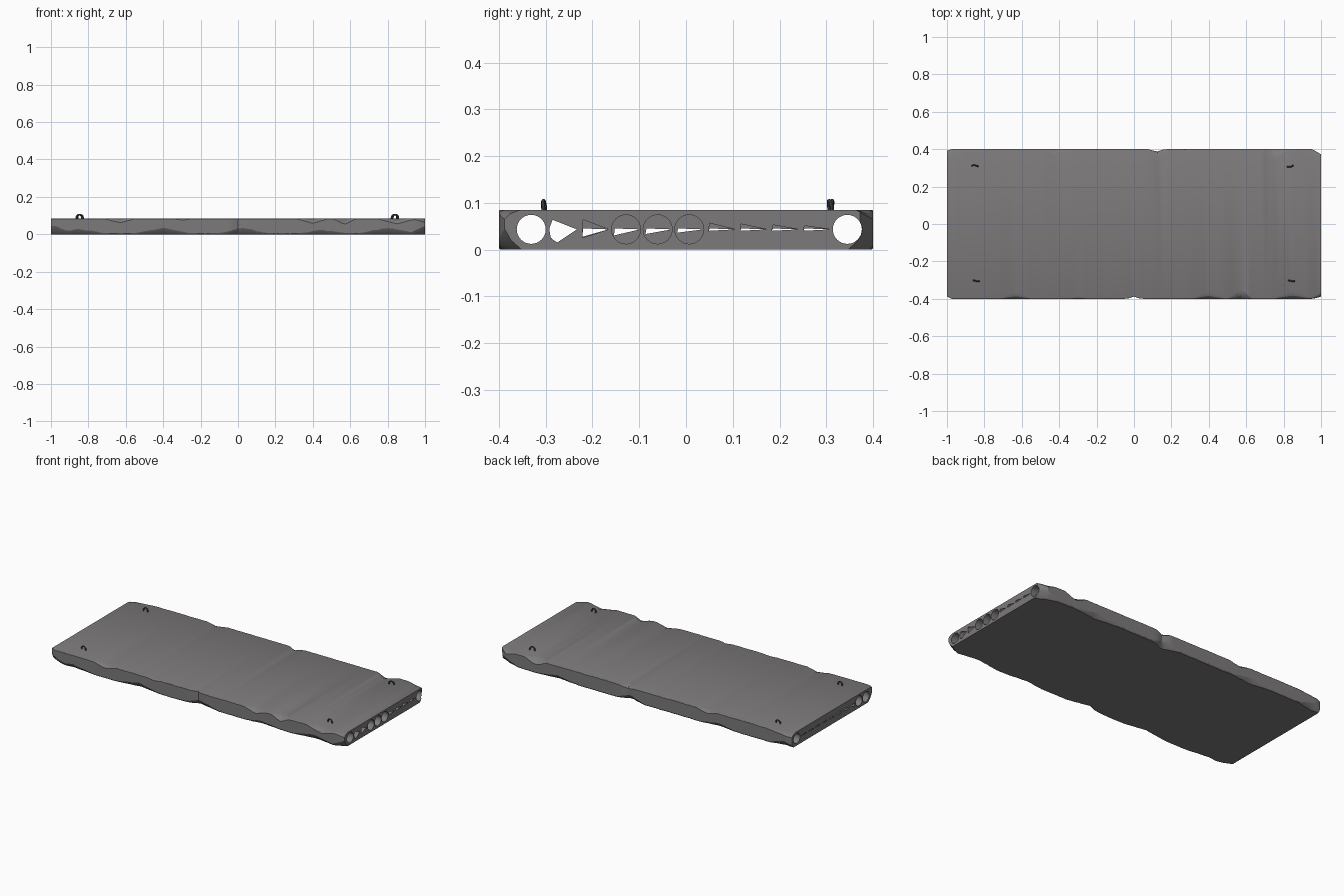
import bpy, bmesh, math, random
from mathutils import Vector

if "Cube" in bpy.data.objects:
    bpy.data.objects.remove(bpy.data.objects["Cube"])

random.seed(4)
L, W, H = 1.0, 0.4, 0.085


def material(name, c):
    m = bpy.data.materials.new(name)
    m.diffuse_color = (*c, 1)
    m.use_nodes = True
    m.node_tree.nodes["Principled BSDF"].inputs["Base Color"].default_value = m.diffuse_color
    return m


concrete = material("grey concrete", (0.205, 0.195, 0.20))
steel = material("dark steel", (0.075, 0.07, 0.07))


def make_object(name, bm, mat):
    bmesh.ops.recalc_face_normals(bm, faces=bm.faces)
    me = bpy.data.meshes.new(name)
    bm.to_mesh(me)
    bm.free()
    me.materials.append(mat)
    ob = bpy.data.objects.new(name, me)
    bpy.context.collection.objects.link(ob)
    return ob


def smooth(ob, angle=30):
    bpy.ops.object.select_all(action='DESELECT')
    ob.select_set(True)
    bpy.context.view_layer.objects.active = ob
    bpy.ops.object.shade_smooth_by_angle(angle=math.radians(angle))


def bumps(x, chips):
    return max([0] + [d * max(0, 1 - abs(x - c) / w) for c, w, d in chips])


# Chips along the long edges: (centre x, half width, depth)
chips = {
    -1: dict(top=[(-.63, .08, .035), (-.3, .06, .01), (.4, .08, .04), (.57, .06, .05), (.85, .1, .045), (1, .06, .03)],
             low=[(-.99, .1, .045), (-.85, .15, .022), (-.4, .14, .03), (.03, .12, .03), (.45, .12, .018), (.8, .16, .028), (1, .08, .04)],
             side=[(0, .035, .012), (1, .04, .012), (-1, .025, .012)]),
    1: dict(top=[(-1, .16, .03), (-.42, .07, .03), (.12, .05, .025), (.75, .07, .06), (.95, .06, .03)],
            low=[(-.95, .1, .03), (-.5, .12, .02), (.1, .1, .03), (.6, .15, .02), (.97, .1, .04)],
            side=[(.12, .04, .014), (1, .045, .028), (-1, .02, .008)])}


def half_section(x, s):
    """Worn side profile from bottom to top."""
    c = chips[s]
    n = bumps(x, c['side'])
    t = .003 + bumps(x, c['top']) + random.uniform(0, .003)
    b = .004 + bumps(x, c['low']) + random.uniform(0, .004)
    td, bu, o = min(t * .6, .03), min(b, .045), W - n
    return [(o - b * .8, 0), (o - b * .3, bu * .45), (o, bu),
            (o, H - td), (o - t * .35, H - td * .4), (o - t, H)]


# Slab body lofted through worn sections
bm = bmesh.new()
N = 80
rings = []
for i in range(N + 1):
    x = -L + 2 * L * i / N
    right = half_section(x, 1)
    left = [(-y, z) for y, z in reversed(half_section(x, -1))]
    rings.append([bm.verts.new((x, y, z)) for y, z in right + left])
for a, b in zip(rings, rings[1:]):
    for j in range(12):
        k = (j + 1) % 12
        bm.faces.new((a[j], a[k], b[k], b[j]))
bm.faces.new(rings[0])
bm.faces.new(rings[-1])
slab = make_object("hollow_slab", bm, concrete)


# Hollow cores: round bores, with some ends narrowed to wedge openings
def prism(bm, pts, x0, x1):
    a = [bm.verts.new((x0, y, z)) for y, z in pts]
    b = [bm.verts.new((x1, y, z)) for y, z in pts]
    bm.faces.new(a)
    bm.faces.new(b)
    for j in range(len(pts)):
        k = (j + 1) % len(pts)
        bm.faces.new((a[j], a[k], b[k], b[j]))


def circle(c, r=.0315, n=32):
    return [(c + r * math.cos(2 * math.pi * i / n), .0435 + r * math.sin(2 * math.pi * i / n)) for i in range(n)]


def wedge(c, up, dn):
    return [(c + .030, .0435), (c - .024, .0435 + up), (c - .026, .0435 - dn)]


def cut(bm, name):
    c = make_object(name, bm, concrete)
    c.hide_render = True
    m = slab.modifiers.new(name, 'BOOLEAN')
    m.operation, m.solver, m.object = 'DIFFERENCE', 'EXACT', c
    bpy.context.view_layer.objects.active = slab
    bpy.ops.object.modifier_apply(modifier=name)
    bpy.data.objects.remove(c)


cores = [-.331 + .0676 * i for i in range(11)]
bores, ends = bmesh.new(), bmesh.new()
for i, c in enumerate(cores):
    prism(bores, circle(c), -.998, .998)
    if i in (0, 3, 4, 10):
        near = circle(c, .031)
    elif i == 1:
        near = [(c + .03, .0435), (c - .022, .064), (c - .029, .045), (c - .026, .025), (c - .012, .0155)]
    elif i == 5:
        near = circle(c, .031)
    else:
        near = wedge(c, .024 - .0018 * i, .018 if i == 2 else .003)
    far = circle(c, .031) if i in (0, 1, 10) else wedge(c, .002, max(.003, .022 - .003 * i))
    prism(ends, near, .99, 1.01)
    prism(ends, far, -1.01, -.99)
cut(bores, "bore_cutter")
cut(ends, "end_cutter")
smooth(slab, 25)


# Lifting loops of bent bar
def loop(name, x, y, tilt, turn):
    cu = bpy.data.curves.new(name, 'CURVE')
    cu.dimensions = '3D'
    cu.bevel_depth, cu.bevel_resolution = .004, 2
    pts = [(-.015, -.012)] + [(-.015 * math.cos(math.pi * i / 8), .005 + .015 * math.sin(math.pi * i / 8))
                              for i in range(9)] + [(.015, -.012)]
    sp = cu.splines.new('POLY')
    sp.points.add(len(pts) - 1)
    for p, (u, v) in zip(sp.points, pts):
        p.co = (u, 0, v, 1)
    cu.use_fill_caps = True
    cu.materials.append(steel)
    ob = bpy.data.objects.new(name, cu)
    bpy.context.collection.objects.link(ob)
    ob.location, ob.rotation_euler = (x, y, H), (tilt, 0, turn)
    bpy.ops.object.select_all(action='DESELECT')
    ob.select_set(True)
    bpy.context.view_layer.objects.active = ob
    bpy.ops.object.convert(target='MESH')
    smooth(bpy.context.object, 40)


loop("lifting_loop_front_left", -.843, -.303, .1, -.15)
loop("lifting_loop_front_right", .843, -.303, .1, -.1)
loop("lifting_loop_back_left", -.85, .31, -.15, -.1)
loop("lifting_loop_back_right", .835, .31, .2, .2)
